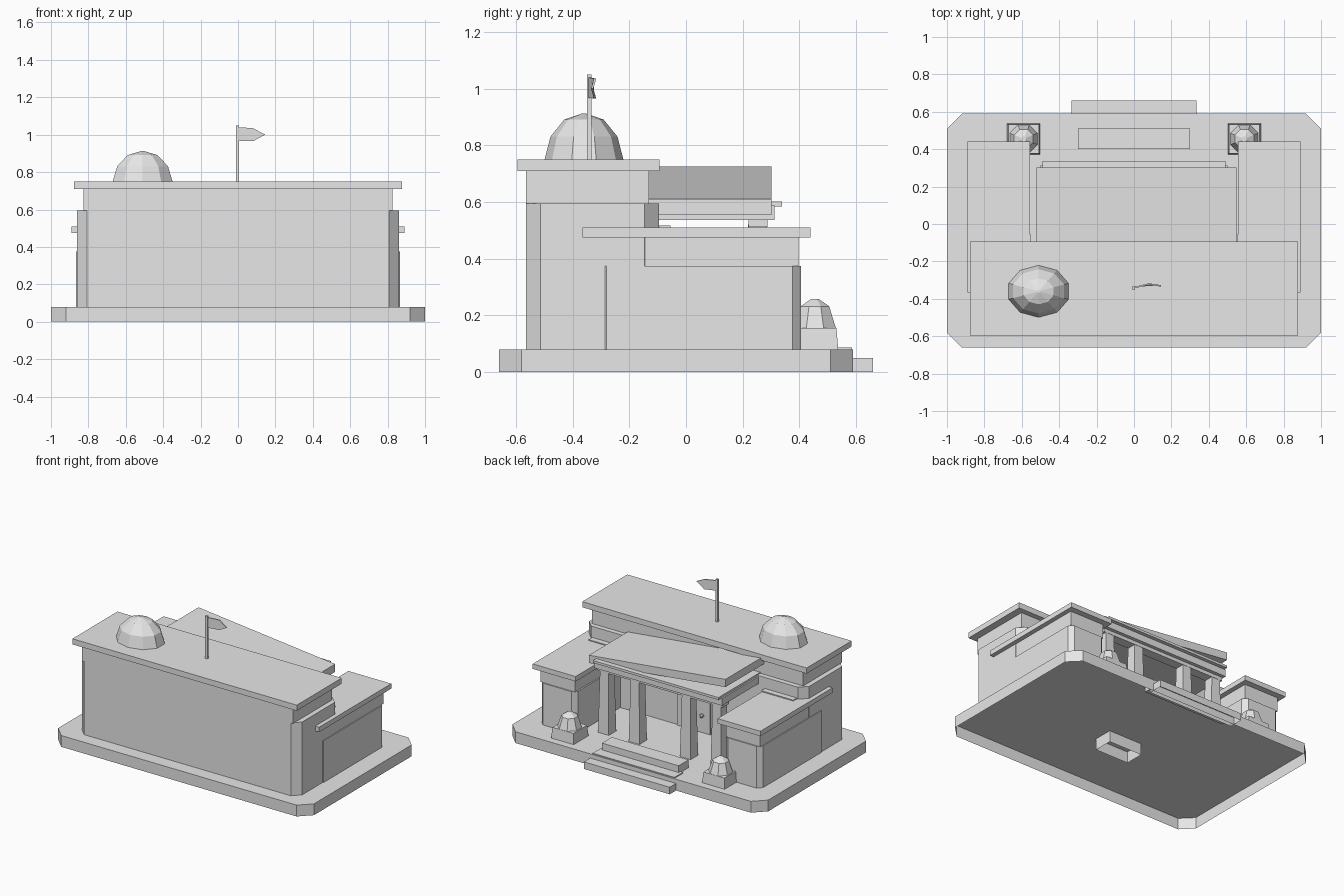
import bpy, bmesh, math

old = bpy.data.objects.get("Cube")
if old:
    bpy.data.objects.remove(old, do_unlink=True)

stone = bpy.data.materials.new("pale_stone")
stone.use_nodes = True
stone.diffuse_color = (0.8, 0.8, 0.8, 1)
stone.node_tree.nodes["Principled BSDF"].inputs["Base Color"].default_value = (0.8, 0.8, 0.8, 1)


def finish(name, bm):
    bmesh.ops.recalc_face_normals(bm, faces=bm.faces)
    mesh = bpy.data.meshes.new(name)
    bm.to_mesh(mesh)
    bm.free()
    mesh.materials.append(stone)
    obj = bpy.data.objects.new(name, mesh)
    bpy.context.collection.objects.link(obj)
    return obj


def loft(name, rings, bottom=True):
    """Join stacked rings of points, closing the ends."""
    bm = bmesh.new()
    loops = [[bm.verts.new(p) for p in ring] for ring in rings]
    n = len(loops[0])
    for a, b in zip(loops, loops[1:]):
        for i in range(n):
            j = (i + 1) % n
            bm.faces.new((a[i], a[j], b[j], b[i]))
    bm.faces.new(loops[-1])
    if bottom:
        bm.faces.new(loops[0])
    return finish(name, bm)


def block(name, x, y, z, cut=0, bottom=True, taper=0):
    """Box given by its extents, with optional cut corners and taper."""
    def ring(height, inset):
        x0, x1 = x[0] + inset, x[1] - inset
        y0, y1 = y[0] + inset, y[1] - inset
        if not cut:
            return [(x0, y0, height), (x1, y0, height), (x1, y1, height), (x0, y1, height)]
        c = cut
        flat = [(x0 + c, y0), (x1 - c, y0), (x1, y0 + c), (x1, y1 - c),
                (x1 - c, y1), (x0 + c, y1), (x0, y1 - c), (x0, y0 + c)]
        return [(px, py, height) for px, py in flat]
    return loft(name, [ring(z[0], 0), ring(z[1], taper)], bottom)


def dome(name, centre, radii, sides, profile):
    """Faceted dome; the profile holds (radius, height) fractions."""
    rings = []
    for r, h in profile:
        rings.append([(centre[0] + radii[0] * r * math.cos(math.tau * (i + 0.5) / sides),
                       centre[1] + radii[1] * r * math.sin(math.tau * (i + 0.5) / sides),
                       centre[2] + radii[2] * h) for i in range(sides)])
    return loft(name, rings)


def span(side, a, b):
    return tuple(sorted((side * a, side * b)))


# Hollow plinth and entrance steps
block("plinth", (-1, 1), (-0.66, 0.59), (0, 0.08), cut=0.08, bottom=False)
block("lower_step", (-0.335, 0.335), (0.56, 0.66), (0, 0.05), bottom=False)
block("middle_step", (-0.32, 0.32), (0.49, 0.585), (0.04, 0.087))
block("upper_step", (-0.3, 0.3), (0.4, 0.51), (0.08, 0.135))

# Main hall
block("main_hall", (-0.86, 0.86), (-0.565, -0.095), (0.08, 0.595), cut=0.052)
block("upper_hall", (-0.825, 0.825), (-0.565, -0.13), (0.595, 0.71))
block("main_roof", (-0.878, 0.876), (-0.595, -0.093), (0.71, 0.75))

# Side wings
for side, label in ((1, "left"), (-1, "right")):
    block(label + "_wing", span(side, 0.58, 0.865), (-0.31, 0.405), (0.08, 0.375), cut=0.03)
    block(label + "_wing_upper_wall", span(side, 0.59, 0.858), (-0.2, 0.397), (0.375, 0.475))
    block(label + "_wing_roof", span(side, 0.555, 0.89), (-0.365, 0.44), (0.475, 0.51))
    block(label + "_roof_ledge", span(side, 0.55, 0.8), (-0.1, -0.055), (0.508, 0.517))

# Doorway
block("door", (-0.13, 0.13), (-0.22, -0.085), (0, 0.36), bottom=False)
dome("door_knob", (-0.07, -0.075, 0.19), (0.014, 0.014, 0.026), 6,
     ((0.5, 0), (1, 0.3), (1, 0.7), (0.5, 1)))

# Portico columns
for i, x in enumerate((-0.44, -0.2, 0.2, 0.44)):
    block(f"column_{i + 1}", (x - 0.042, x + 0.042), (0.21, 0.294), (0.08, 0.52), taper=0.009)

# Portico beams and tilted roof slab
block("column_beam", (-0.49, 0.49), (0.22, 0.287), (0.512, 0.54))
block("entablature", (-0.5, 0.5), (-0.13, 0.312), (0.537, 0.588))
block("cornice", (-0.49, 0.49), (-0.13, 0.338), (0.585, 0.602))
slab = block("portico_roof", (-0.52, 0.548), (-0.13, 0.302), (0.555, 0.61))
for v in slab.data.vertices:
    if v.co.x < 0:
        v.co.z += 0.115

# Entrance lamps
for side, label in ((1, "left"), (-1, "right")):
    x = side * 0.59
    block(label + "_lamp_base", (x - 0.088, x + 0.088), (0.372, 0.537), (0.08, 0.155), taper=0.006)
    dome(label + "_lamp", (x, 0.455, 0.155), (0.08, 0.08, 0.103), 8,
         ((1, 0), (0.68, 0.75), (0.18, 1)))

# Roof dome
dome("roof_dome", (-0.51, -0.36, 0.75), (0.168, 0.139, 0.162), 10,
     ((1, 0), (0.85, 0.5), (0.5, 0.87), (0.06, 1)))

# Flagpole and pointed flag
block("flagpole", (-0.012, 0.005), (-0.35, -0.334), (0.75, 1.05))
outline = ((0, 0.968, -0.345), (0.08, 0.965, -0.325), (0.145, 1.0, -0.335),
           (0.08, 1.035, -0.325), (0, 1.04, -0.345))
loft("flag", [[(x, y + d, z) for x, z, y in outline] for d in (0, 0.008)])
